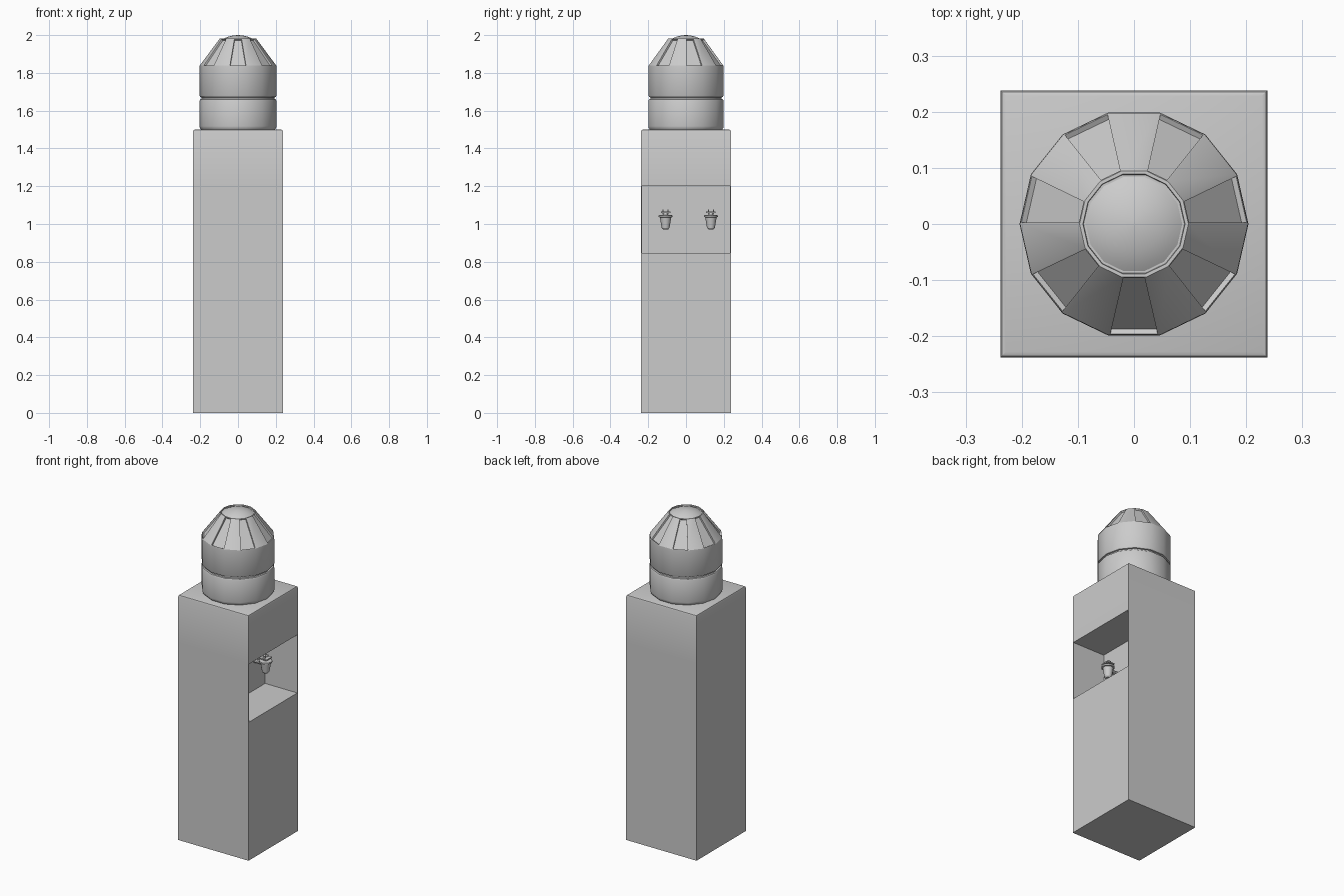
import bpy, bmesh, math
from mathutils import Matrix, Vector

if "Cube" in bpy.data.objects:
    bpy.data.objects.remove(bpy.data.objects["Cube"])

H = 0.238      # half width of cabinet
SIDES = 14     # bottle sides


def finish(name, bm, smooth=None):
    bmesh.ops.recalc_face_normals(bm, faces=bm.faces)
    me = bpy.data.meshes.new(name)
    bm.to_mesh(me)
    bm.free()
    ob = bpy.data.objects.new(name, me)
    bpy.context.collection.objects.link(ob)
    if smooth:
        bpy.ops.object.select_all(action='DESELECT')
        ob.select_set(True)
        bpy.context.view_layer.objects.active = ob
        bpy.ops.object.shade_smooth_by_angle(angle=math.radians(smooth))
    return ob


def lathe(bm, profile, sides, centre=(0, 0, 0)):
    """Stack rings of (radius, z); returns the bands of side faces."""
    c = Vector(centre)
    rings = []
    for r, z in profile:
        rings.append([bm.verts.new(c + Vector((r * math.cos(a), r * math.sin(a), z)))
                      for a in (2 * math.pi * k / sides for k in range(sides))])
    bands = []
    for lo, hi in zip(rings, rings[1:]):
        bands.append([bm.faces.new((lo[k], lo[(k + 1) % sides], hi[(k + 1) % sides], hi[k]))
                      for k in range(sides)])
    bm.faces.new(rings[0][::-1])
    bm.faces.new(rings[-1])
    return bands


def box(bm, centre, size):
    bmesh.ops.create_cube(bm, size=1, matrix=Matrix.Translation(centre) @ Matrix.Diagonal((*size, 1)))


# Cabinet with softened top edges and a thin-walled alcove in the +x side
bm = bmesh.new()
box(bm, (0, 0, 0.75), (2 * H, 2 * H, 1.5))
top = [e for e in bm.edges if all(v.co.z > 1.4 for v in e.verts)]
bmesh.ops.bevel(bm, geom=top, offset=0.01, segments=2, profile=0.5, affect='EDGES')
for z in (0.842, 1.206):
    bmesh.ops.bisect_plane(bm, geom=bm.verts[:] + bm.edges[:] + bm.faces[:],
                           plane_co=(0, 0, z), plane_no=(0, 0, 1))
bm.normal_update()
opening = [f for f in bm.faces if f.normal.x > 0.9 and 0.9 < f.calc_center_median().z < 1.15]
bmesh.ops.inset_region(bm, faces=opening, thickness=0.006)
back = bmesh.ops.extrude_face_region(bm, geom=opening)['geom']
bmesh.ops.delete(bm, geom=opening, context='FACES_ONLY')
bmesh.ops.translate(bm, verts=[v for v in back if isinstance(v, bmesh.types.BMVert)],
                    vec=(-0.218, 0, 0))
finish("cabinet", bm, 30)

# Water bottle: grooved drum with alternate recessed panels on its cone
bm = bmesh.new()
profile = [(0.194, 1.498), (0.202, 1.508), (0.204, 1.518), (0.204, 1.652), (0.200, 1.660),
           (0.192, 1.662), (0.192, 1.670), (0.200, 1.672), (0.204, 1.680), (0.204, 1.825),
           (0.203, 1.838), (0.097, 1.981), (0.091, 1.981), (0.090, 1.975)]
bands = lathe(bm, profile, SIDES)
bm.normal_update()
bmesh.ops.inset_individual(bm, faces=bands[10][::2], thickness=0.004)
bmesh.ops.inset_individual(bm, faces=bands[10][::2], thickness=0.002, depth=-0.01)
finish("bottle", bm, 30)

# Shallow dome closing the bottle
bm = bmesh.new()
lathe(bm, [(0.0905, 1.972), (0.075, 1.982), (0.05, 1.992), (0.025, 1.998), (0.004, 2.0)], SIDES)
finish("bottle_dome", bm, 40)

# Two taps: tapered cup, rim, forked lever and pipe into the back wall
for name, y in (("tap_left", -0.108), ("tap_right", 0.132)):
    x = 0.095
    bm = bmesh.new()
    lathe(bm, [(0.014, 0.972), (0.021, 0.980), (0.030, 1.035), (0.037, 1.037),
               (0.037, 1.046), (0.012, 1.048), (0.010, 1.058)], 12, (x, y, 0))
    box(bm, (x, y, 1.062), (0.05, 0.05, 0.007))
    for s in (-1, 1):
        box(bm, (x, y + s * 0.013, 1.064), (0.016, 0.006, 0.026))
    bmesh.ops.create_cone(bm, cap_ends=True, segments=10, radius1=0.012, radius2=0.012, depth=0.08,
                          matrix=Matrix.Translation((0.055, y, 1.025)) @ Matrix.Rotation(math.pi / 2, 4, 'Y'))
    finish(name, bm, 30)
